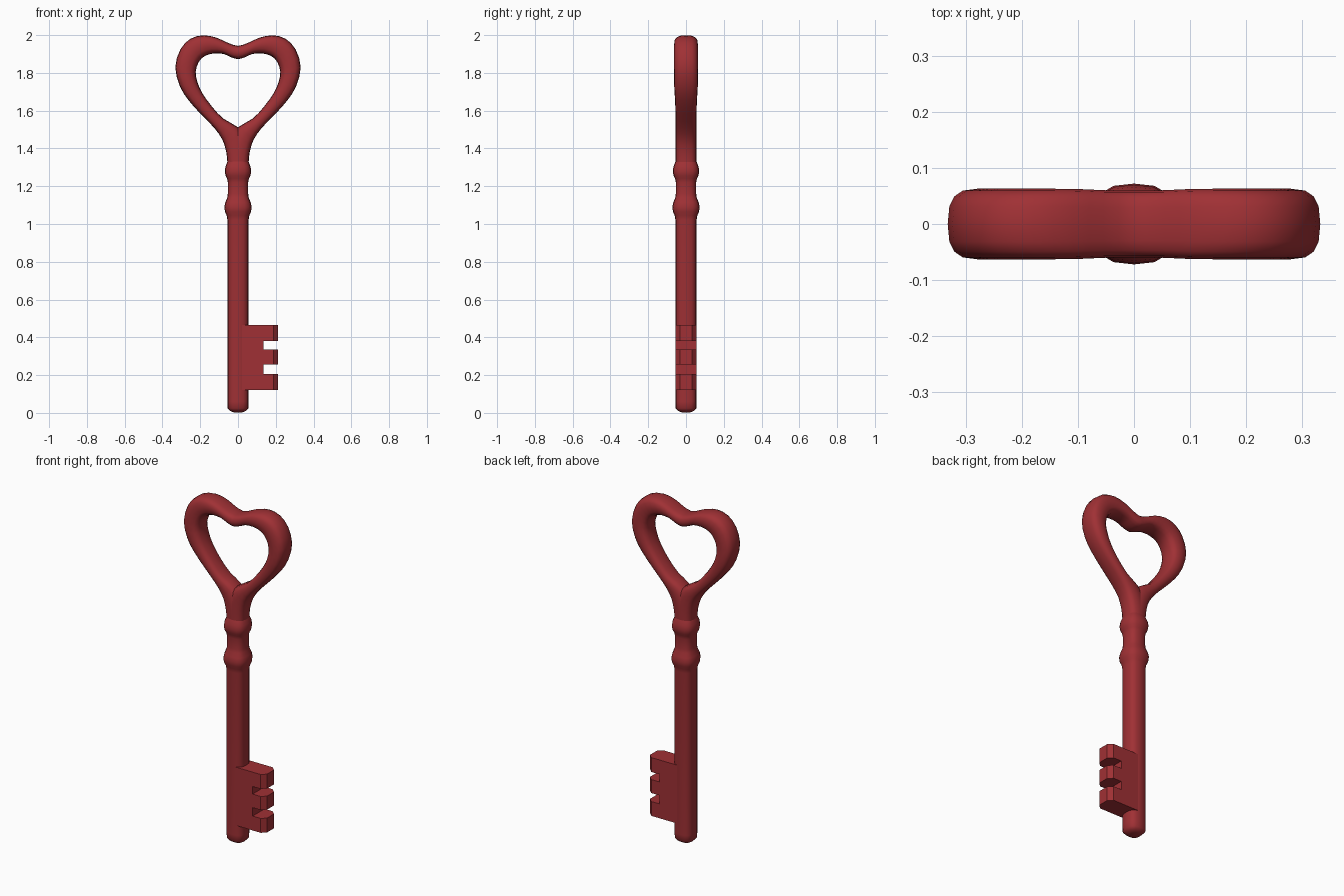
import bpy, bmesh, math
from mathutils import Vector

if "Cube" in bpy.data.objects:
    bpy.data.objects.remove(bpy.data.objects["Cube"])

red = bpy.data.materials.new("red_enamel")
red.diffuse_color = (0.35, 0.03, 0.035, 1)
red.use_nodes = True
red.node_tree.nodes["Principled BSDF"].inputs["Base Color"].default_value = red.diffuse_color


def loft(name, rings, caps=(True, True), mirror=False, angle=35):
    """Skin a list of equal-length point rings."""
    bm = bmesh.new()
    rows = [[bm.verts.new(p) for p in ring] for ring in rings]
    n = len(rows[0])
    for a, b in zip(rows, rows[1:]):
        for i in range(n):
            j = (i + 1) % n
            bm.faces.new((a[i], a[j], b[j], b[i]))
    for row, cap in zip((rows[0], rows[-1]), caps):
        if cap:
            bm.faces.new(row)
    bmesh.ops.recalc_face_normals(bm, faces=bm.faces)
    mesh = bpy.data.meshes.new(name)
    bm.to_mesh(mesh)
    bm.free()
    obj = bpy.data.objects.new(name, mesh)
    bpy.context.collection.objects.link(obj)
    mesh.materials.append(red)
    if mirror:
        obj.modifiers.new("mirror", 'MIRROR').merge_threshold = 0.002
    bpy.ops.object.select_all(action='DESELECT')
    obj.select_set(True)
    bpy.context.view_layer.objects.active = obj
    bpy.ops.object.shade_smooth_by_angle(angle=math.radians(angle))
    return obj


def section(center, half, ry, n=16, power=2.8):
    """Rounded-square section spanned by an in-plane vector and the y axis."""
    ring = []
    for k in range(n):
        t = math.tau * k / n
        c, s = math.cos(t), math.sin(t)
        u = math.copysign(abs(c) ** (2 / power), c)
        v = math.copysign(abs(s) ** (2 / power), s)
        ring.append(Vector(center) + Vector(half) * u + Vector((0, ry * v, 0)))
    return ring


# Shaft with two collars: (height, radius)
shaft = [(0.003, 0.022), (0.01, 0.042), (0.024, 0.055), (0.06, 0.056),
         (1.02, 0.056), (1.045, 0.06), (1.065, 0.069), (1.09, 0.072),
         (1.115, 0.067), (1.14, 0.057), (1.16, 0.054), (1.22, 0.054),
         (1.24, 0.058), (1.255, 0.066), (1.28, 0.070), (1.305, 0.066),
         (1.325, 0.058), (1.335, 0.054)]
loft("shaft", [section((0, 0, z), (r, 0, 0), r) for z, r in shaft], angle=50)

# Heart bow, right limb: outer x, z, inner x, z, half depth
limb = [(0, 1.943, 0, 1.873, 0.060), (0.055, 1.96, 0.04, 1.884, 0.060),
        (0.11, 1.985, 0.075, 1.900, 0.062), (0.18, 1.999, 0.13, 1.903, 0.063),
        (0.25, 1.982, 0.178, 1.888, 0.063), (0.305, 1.925, 0.208, 1.857, 0.063),
        (0.332, 1.83, 0.224, 1.805, 0.063), (0.308, 1.73, 0.214, 1.748, 0.063),
        (0.262, 1.655, 0.187, 1.69, 0.059), (0.195, 1.58, 0.138, 1.622, 0.056),
        (0.125, 1.508, 0.078, 1.558, 0.056), (0.082, 1.445, 0.0, 1.512, 0.056),
        (0.063, 1.385, -0.035, 1.45, 0.056), (0.057, 1.335, -0.055, 1.36, 0.056),
        (0.056, 1.30, -0.056, 1.30, 0.056)]


def catmull(a, b, c, d, t):
    return [0.5 * (2 * q + (r - p) * t + (2 * p - 5 * q + 4 * r - s) * t * t
                   + (3 * q - p - 3 * r + s) * t ** 3) for p, q, r, s in zip(a, b, c, d)]


first = limb[1]
pts = [(-first[0], first[1], -first[2], first[3], first[4])] + limb + [limb[-1]]
path = [catmull(*pts[i:i + 4], t) for i in range(len(pts) - 3) for t in (0, 0.5)] + [limb[-1]]
rings = [section(((ox + ix) / 2, 0, (oz + iz) / 2),
                 ((ox - ix) / 2, 0, (oz - iz) / 2), d) for ox, oz, ix, iz, d in path]
loft("heart_bow", rings, caps=(False, True), mirror=True, angle=60)


# Three-toothed bit with chamfered tips
def bit_outline(y, tip):
    out = [(0.02, y, 0.12)]
    for low, high in ((0.12, 0.205), (0.255, 0.335), (0.38, 0.465)):
        if low > 0.12:
            out.append((0.135, y, low))
        out += [(tip, y, low), (tip, y, high)]
        if high < 0.46:
            out.append((0.135, y, high))
    return out + [(0.02, y, 0.465)]


loft("key_bit", [bit_outline(y, tip) for y, tip in
                 ((-0.056, 0.188), (-0.032, 0.213), (0.032, 0.213), (0.056, 0.188))], angle=25)
